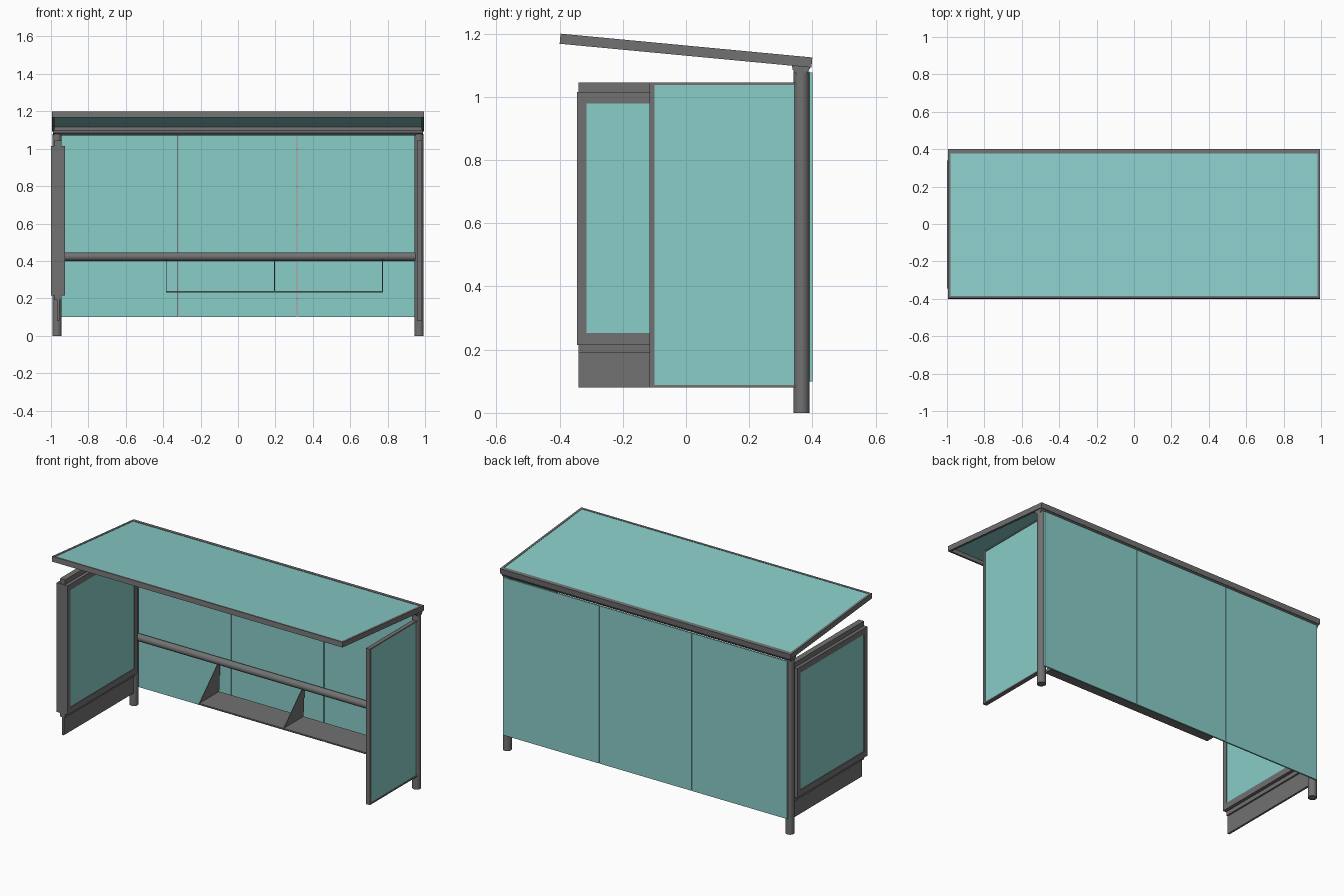
import bpy, math
from mathutils import Matrix, Vector

if "Cube" in bpy.data.objects:
    bpy.data.objects.remove(bpy.data.objects["Cube"])


def material(name, rgb):
    m = bpy.data.materials.new(name)
    m.diffuse_color = (*rgb, 1)
    m.use_nodes = True
    m.node_tree.nodes["Principled BSDF"].inputs["Base Color"].default_value = m.diffuse_color
    return m


GREY = material("grey metal", (0.165, 0.165, 0.165))
TEAL = material("teal glass", (0.25, 0.61, 0.58))


def mesh_object(name, verts, faces, mat):
    me = bpy.data.meshes.new(name)
    me.from_pydata(verts, [], faces)
    me.materials.append(mat)
    ob = bpy.data.objects.new(name, me)
    bpy.context.collection.objects.link(ob)
    return ob


def extrude_x(name, profile, x0, x1, mat):
    """Prism along x from a (y, z) profile listed counter-clockwise seen from +x."""
    n = len(profile)
    verts = [(x, y, z) for x in (x0, x1) for y, z in profile]
    faces = [tuple(reversed(range(n))), tuple(range(n, 2 * n))]
    faces += [(i, (i + 1) % n, (i + 1) % n + n, i + n) for i in range(n)]
    return mesh_object(name, verts, faces, mat)


def box(name, x, y, z, mat):
    prof = [(y[0], z[0]), (y[1], z[0]), (y[1], z[1]), (y[0], z[1])]
    return extrude_x(name, prof, x[0], x[1], mat)


def tube(name, loc, radius, length, axis="z"):
    rot = (0, math.pi / 2, 0) if axis == "x" else (0, 0, 0)
    bpy.ops.mesh.primitive_cylinder_add(vertices=32, radius=radius, depth=length,
                                        location=loc, rotation=rot)
    ob = bpy.context.object
    ob.name = name
    ob.data.materials.append(GREY)
    bpy.ops.object.shade_smooth_by_angle(angle=math.radians(40))
    return ob


# Posts and the leaning rail between them
for side, x in (("left", -0.968), ("right", 0.968)):
    tube(side + "_post", (x, 0.365, 0.54), 0.025, 1.08)
tube("leaning_rail", (0, 0.365, 0.423), 0.022, 1.90, "x")

# Back glass in three panes with narrow gaps
seams = [-0.975, -0.32, 0.315, 0.975]
for i in range(3):
    box(f"back_pane_{i + 1}", (seams[i] + 0.002, seams[i + 1] - 0.002),
        (0.391, 0.4), (0.10, 1.076), TEAL)

# Seat shelf on triangular brackets hung from the rail
box("seat", (-0.385, 0.775), (0.165, 0.36), (0.23, 0.238), GREY)
for i, x in enumerate((-0.383, 0.195, 0.773)):
    extrude_x(f"seat_bracket_{i + 1}",
              [(0.165, 0.234), (0.36, 0.234), (0.37, 0.41), (0.345, 0.41)],
              x - 0.002, x + 0.002, GREY)

# Beam carrying the back edge of the roof
extrude_x("roof_beam", [(0.337, 1.085), (0.35, 1.072), (0.38, 1.072),
                        (0.393, 1.09), (0.393, 1.1), (0.335, 1.1)], -0.99, 0.99, GREY)

# Sloping roof: frame bars around a thin pane
tilt = Matrix.Translation(Vector((0, 0, 1.146))) @ Matrix.Rotation(-math.atan(0.0945), 4, "X")
h = 0.016
roof = [
    box("roof_front_bar", (-0.995, 0.995), (-0.4, -0.387), (-h, h), GREY),
    box("roof_back_bar", (-0.995, 0.995), (0.376, 0.4), (-h, h), GREY),
    box("roof_left_bar", (-0.995, -0.981), (-0.387, 0.376), (-h, h), GREY),
    box("roof_right_bar", (0.981, 0.995), (-0.387, 0.376), (-h, h), GREY),
    box("roof_pane", (-0.981, 0.981), (-0.387, 0.376), (0.006, h - 0.002), TEAL),
]
for part in roof:
    part.data.transform(tilt)

# Right side: glass in a slim frame
rx = (0.957, 0.983)
box("right_frame_upright", rx, (-0.115, -0.099), (0.08, 1.045), GREY)
box("right_frame_top", rx, (-0.099, 0.35), (1.037, 1.045), GREY)
box("right_frame_bottom", rx, (-0.099, 0.35), (0.08, 0.088), GREY)
box("right_pane", (0.961, 0.979), (-0.099, 0.345), (0.088, 1.037), TEAL)

# Left side: thick display case with a recessed pane on both faces
lx, ly, lz = (-1.0, -0.925), (-0.345, 0.34), (0.215, 1.015)
box("case_front_upright", lx, (ly[0], -0.315), lz, GREY)
box("case_back_upright", lx, (0.31, ly[1]), lz, GREY)
box("case_top", lx, (-0.315, 0.31), (0.978, lz[1]), GREY)
box("case_bottom", lx, (-0.315, 0.31), (lz[0], 0.253), GREY)
box("case_pane", (-0.996, -0.929), (-0.315, 0.31), (0.253, 0.978), TEAL)

# Rails above and below the case, and the kick plate
box("case_top_rail", (-0.98, -0.945), (-0.34, 0.345), (1.015, 1.045), GREY)
box("case_bottom_rail", (-0.98, -0.945), (-0.34, 0.345), (0.19, 0.215), GREY)
box("kick_plate", (-0.967, -0.955), (-0.34, 0.345), (0.08, 0.19), GREY)
